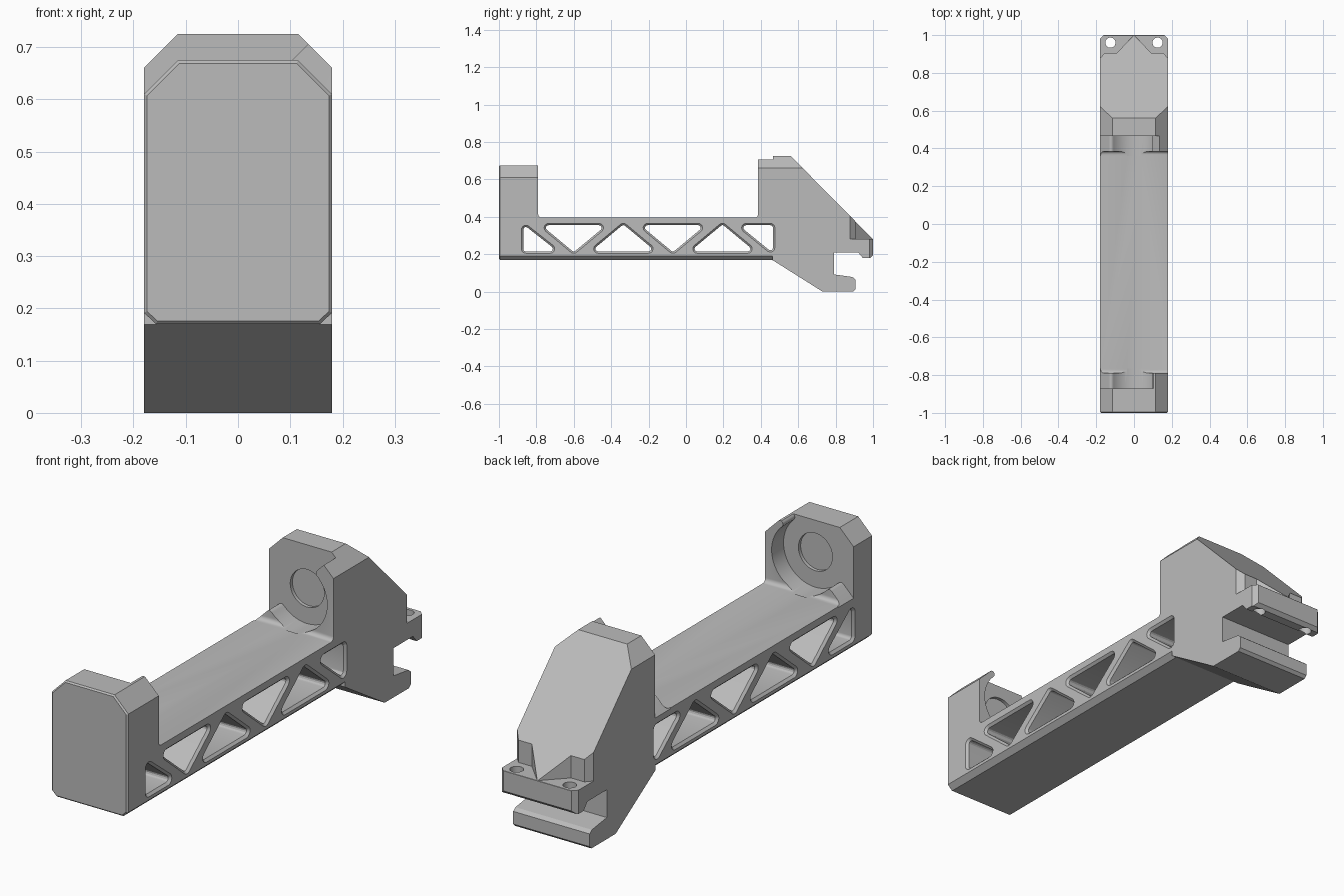
import bpy, bmesh
from math import pi, sin, cos, atan2, radians, sqrt

old = bpy.data.objects.get("Cube")
if old:
    bpy.data.objects.remove(old, do_unlink=True)

HALF = 0.18      # half width of the holder
CELL_Z = 0.54    # height of the cell axis
CELL_R = 0.15
AXES = {"x": lambda a, b, t: (t, a, b),
        "y": lambda a, b, t: (a, t, b),
        "z": lambda a, b, t: (a, b, t)}

grey = bpy.data.materials.new("plain grey")
grey.use_nodes = True
grey.diffuse_color = (0.5, 0.5, 0.5, 1)
grey.node_tree.nodes["Principled BSDF"].inputs["Base Color"].default_value = (0.5, 0.5, 0.5, 1)


def loft(name, axis, rings):
    """Solid through (position, outline) rings along an axis."""
    bm = bmesh.new()
    loops = [[bm.verts.new(AXES[axis](a, b, t)) for a, b in pts] for t, pts in rings]
    bm.faces.new(loops[0])
    bm.faces.new(loops[-1])
    n = len(loops[0])
    for low, high in zip(loops, loops[1:]):
        for i in range(n):
            j = (i + 1) % n
            bm.faces.new((low[i], low[j], high[j], high[i]))
    bmesh.ops.recalc_face_normals(bm, faces=bm.faces)
    mesh = bpy.data.meshes.new(name)
    bm.to_mesh(mesh)
    bm.free()
    obj = bpy.data.objects.new(name, mesh)
    bpy.context.collection.objects.link(obj)
    mesh.materials.append(grey)
    return obj


def prism(name, axis, pts, lo, hi):
    return loft(name, axis, [(lo, pts), (hi, pts)])


def arc(cx, cy, r, start, end, steps):
    return [(cx + r * cos(radians(start + (end - start) * i / steps)),
             cy + r * sin(radians(start + (end - start) * i / steps))) for i in range(steps + 1)]


def rounded(centres, r, steps=5):
    """Outline at distance r around a counter-clockwise polygon."""
    pts, n = [], len(centres)
    for i, (x, y) in enumerate(centres):
        px, py = centres[i - 1]
        qx, qy = centres[(i + 1) % n]
        a = atan2(y - py, x - px) - pi / 2
        b = atan2(qy - y, qx - x) - pi / 2
        while b < a:
            b += 2 * pi
        pts += arc(x, y, r, a * 180 / pi, b * 180 / pi, steps)
    return pts


def cut(tool):
    mod = frame.modifiers.new("cut", "BOOLEAN")
    mod.operation = "DIFFERENCE"
    mod.solver = "EXACT"
    mod.object = tool
    bpy.context.view_layer.objects.active = frame
    bpy.ops.object.modifier_apply(modifier=mod.name)
    bpy.data.objects.remove(tool, do_unlink=True)


# Side outline: front block, beam, rear block and rail clamp
F = 0.018
side = [(-1, 0.17), (-1, 0.675), (-0.79, 0.675)]
side += arc(-0.79 + F, 0.395 + F, F, 180, 270, 5)
side += arc(0.385 - F, 0.395 + F, F, 270, 360, 5)
side += [(0.385, 0.725), (0.56, 0.725), (1, 0.28), (1, 0.195), (0.985, 0.18),
         (0.945, 0.18), (0.92, 0.21), (0.79, 0.21), (0.79, 0.092), (0.89, 0.078),
         (0.905, 0.066), (0.905, 0.012), (0.893, 0), (0.73, 0), (0.46, 0.17)]
frame = prism("cell_holder_frame", "x", side, -HALF, HALF)

# Long corner chamfers, clamp plate corners and screw seats on both sides
for s in (-1, 1):
    for z, lo, hi in ((0.61, -1.1, -0.6), (0.66, 0.2, 1.1)):
        cut(prism("top_chamfer", "y", [(s * 0.2, z - 0.02), (s * 0.2, z + 0.185),
                                       (s * -0.005, z + 0.185)], lo, hi))
    cut(prism("bottom_chamfer", "y", [(s * 0.205, 0.215), (s * 0.13, 0.145),
                                      (s * 0.205, 0.145)], -1.1, 0.462))
    cut(prism("screw_seat", "z", [(0, 1.0), (s * 0.092, 0.905), (s * 0.155, 0.905),
                                  (s * 0.18, 0.878), (s * 0.22, 0.878), (s * 0.22, 1.1),
                                  (0, 1.1)], 0.281, 0.5))
    cut(prism("clamp_corner", "z", [(s * 0.155, 1.005), (s * 0.185, 0.975),
                                    (s * 0.185, 1.005)], 0.15, 0.35))
    cut(prism("screw_hole", "z", arc(s * 0.125, 0.96, 0.027, 0, 345, 23), 0.15, 0.35))

# Truss windows with rounded corners and chamfered rims
R = 0.014
lo, hi = 0.215 + R, 0.355 - R


def window(centres):
    rings = [(x, rounded(centres, r)) for x, r in
             ((-HALF - 0.01, R + 0.02), (-HALF + 0.01, R),
              (HALF - 0.01, R), (HALF + 0.01, R + 0.02))]
    cut(loft("truss_window", "x", rings))


window([(-0.856, lo), (-0.726, lo), (-0.856, hi - 0.01)])
for y in (-0.6, -0.07):
    window([(y, lo), (y + 0.135, hi), (y - 0.135, hi)])
for y in (-0.335, 0.195):
    window([(y - 0.135, lo), (y + 0.135, lo), (y, hi)])
window([(0.451, lo + 0.006), (0.451, hi), (0.321, hi)])

# Cell cradles: snap-in round pockets open towards the upper right side
T = 0.015
slot = arc(0, 0, CELL_R, 180, 360, 40)
slot += arc(CELL_R + T, 0.007, T, 180, 90, 5)
slot += [(0.5, T + 0.007), (0.5, 0.6), (-0.5, 0.6), (-0.5, T + 0.007)]
slot += arc(-CELL_R - T, 0.007, T, 90, 0, 5)
pocket = [((u - v) / sqrt(2), CELL_Z + (u + v) / sqrt(2)) for u, v in slot]
contact = arc(0, CELL_Z, 0.08, 0, 350, 35)
for a, b, c, d in ((-0.87, -0.765, -0.885, -0.8), (0.36, 0.465, 0.4, 0.48)):
    cut(prism("cell_pocket", "y", pocket, a, b))
    cut(prism("contact_recess", "y", contact, c, d))

# Fine chamfer around the front face
bm = bmesh.new()
bm.from_mesh(frame.data)
bmesh.ops.remove_doubles(bm, verts=bm.verts, dist=0.0001)
rim = [e for e in bm.edges if all(abs(v.co.y + 1) < 0.001 for v in e.verts)
       and len(e.link_faces) == 2 and e.calc_face_angle() > 1]
bmesh.ops.bevel(bm, geom=rim, offset=0.006, segments=1, affect="EDGES")
bm.to_mesh(frame.data)
bm.free()

bpy.ops.object.select_all(action="DESELECT")
frame.select_set(True)
bpy.context.view_layer.objects.active = frame
bpy.ops.object.shade_smooth_by_angle(angle=radians(25))
